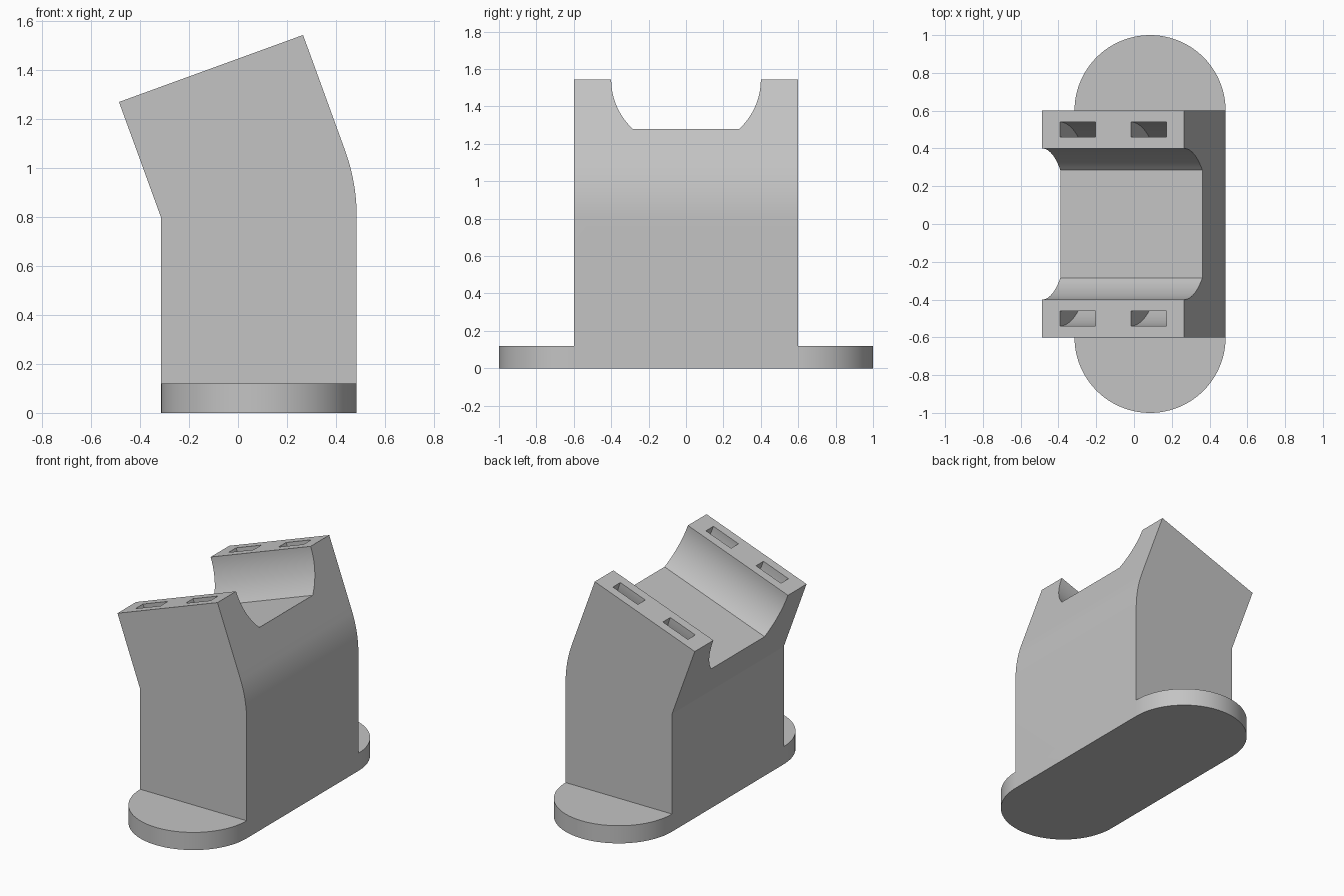
import bpy, bmesh
from math import sin, cos, radians, asin, pi
from mathutils import Matrix, Vector

if "Cube" in bpy.data.objects:
    bpy.data.objects.remove(bpy.data.objects["Cube"], do_unlink=True)

LEFT, WIDTH = -0.315, 0.8       # body edge and width in x
HALF = 0.6                      # body half length in y
BEND_Z, TILT, NECK = 0.8, radians(20), 0.5

grey = bpy.data.materials.new("matte_grey")
grey.use_nodes = True
colour = (0.55, 0.55, 0.55, 1)
grey.diffuse_color = colour
grey.node_tree.nodes["Principled BSDF"].inputs["Base Color"].default_value = colour


def arc(radius, start, end, steps):
    """Points on a circle about the origin."""
    angles = [start + (end - start) * i / steps for i in range(steps + 1)]
    return [(radius * cos(a), radius * sin(a)) for a in angles]


def prism(name, outline, sweep, matrix=Matrix()):
    """Solid swept from a closed outline."""
    bm = bmesh.new()
    face = bm.faces.new([bm.verts.new(p) for p in outline])
    swept = bmesh.ops.extrude_face_region(bm, geom=[face])["geom"]
    bmesh.ops.translate(bm, vec=Vector(sweep),
                        verts=[v for v in swept if isinstance(v, bmesh.types.BMVert)])
    bmesh.ops.transform(bm, matrix=matrix, verts=bm.verts)
    bmesh.ops.recalc_face_normals(bm, faces=bm.faces)
    mesh = bpy.data.meshes.new(name)
    bm.to_mesh(mesh)
    bm.free()
    mesh.materials.append(grey)
    obj = bpy.data.objects.new(name, mesh)
    bpy.context.collection.objects.link(obj)
    return obj


def combine(target, tool, operation):
    """Apply a boolean and discard the tool."""
    tool.hide_render = True
    mod = target.modifiers.new(operation.lower(), "BOOLEAN")
    mod.operation, mod.solver, mod.object = operation, "EXACT", tool
    bpy.context.view_layer.objects.active = target
    bpy.ops.object.modifier_apply(modifier=mod.name)
    bpy.data.objects.remove(tool, do_unlink=True)


# Upright body: straight column, rounded outer bend, tilted neck
bend = [(LEFT + x, BEND_Z + z) for x, z in arc(WIDTH, 0, TILT, 12)]
lean = Vector((-sin(TILT), cos(TILT))) * NECK
top_right = Vector(bend[-1]) + lean
top_left = Vector((LEFT, BEND_Z)) + lean
profile = [(LEFT, 0), (LEFT + WIDTH, 0), *bend, top_right, top_left, (LEFT, BEND_Z)]
body = prism("angled_mount", [(x, -HALF, z) for x, z in profile], (0, 2 * HALF, 0))

# Flat foot with rounded ends
radius, centre = WIDTH / 2, LEFT + WIDTH / 2
foot_outline = [(centre + x, HALF + y, 0) for x, y in arc(radius, 0, pi, 48)]
foot_outline += [(centre + x, y - HALF, 0) for x, y in arc(radius, pi, 2 * pi, 48)]
combine(body, prism("foot", foot_outline, (0, 0, 0.12)), "UNION")

# Frame on the tilted top: x along the slope, z out of it
frame = Matrix.Translation((top_left.x, 0, top_left.y)) @ Matrix.Rotation(-TILT, 4, "Y")

# Round-sided, flat-bottomed saddle across the top
floor = asin(0.28 / 0.4)
saddle = [(-0.4, 0.2), *arc(0.4, -pi, floor - pi, 16), *arc(0.4, -floor, 0, 16), (0.4, 0.2)]
combine(body, prism("saddle_cutter", [(-0.2, y, h) for y, h in saddle],
                    (WIDTH + 0.4, 0, 0), frame), "DIFFERENCE")

# Two curved strap tunnels passing beneath the saddle
outer, inner = arc(0.54, -pi, 0, 48), arc(0.46, 0, -pi, 48)
tunnel = [(-0.54, 0.1), *outer, (0.54, 0.1), (0.46, 0.1), *inner, (-0.46, 0.1)]
for start in (0.1, 0.5):
    combine(body, prism("strap_tunnel_cutter", [(start, y, h) for y, h in tunnel],
                        (0.2, 0, 0), frame), "DIFFERENCE")

# Smooth curves, crisp edges
bpy.ops.object.select_all(action="DESELECT")
body.select_set(True)
bpy.context.view_layer.objects.active = body
bpy.ops.object.shade_smooth_by_angle(angle=radians(15))
